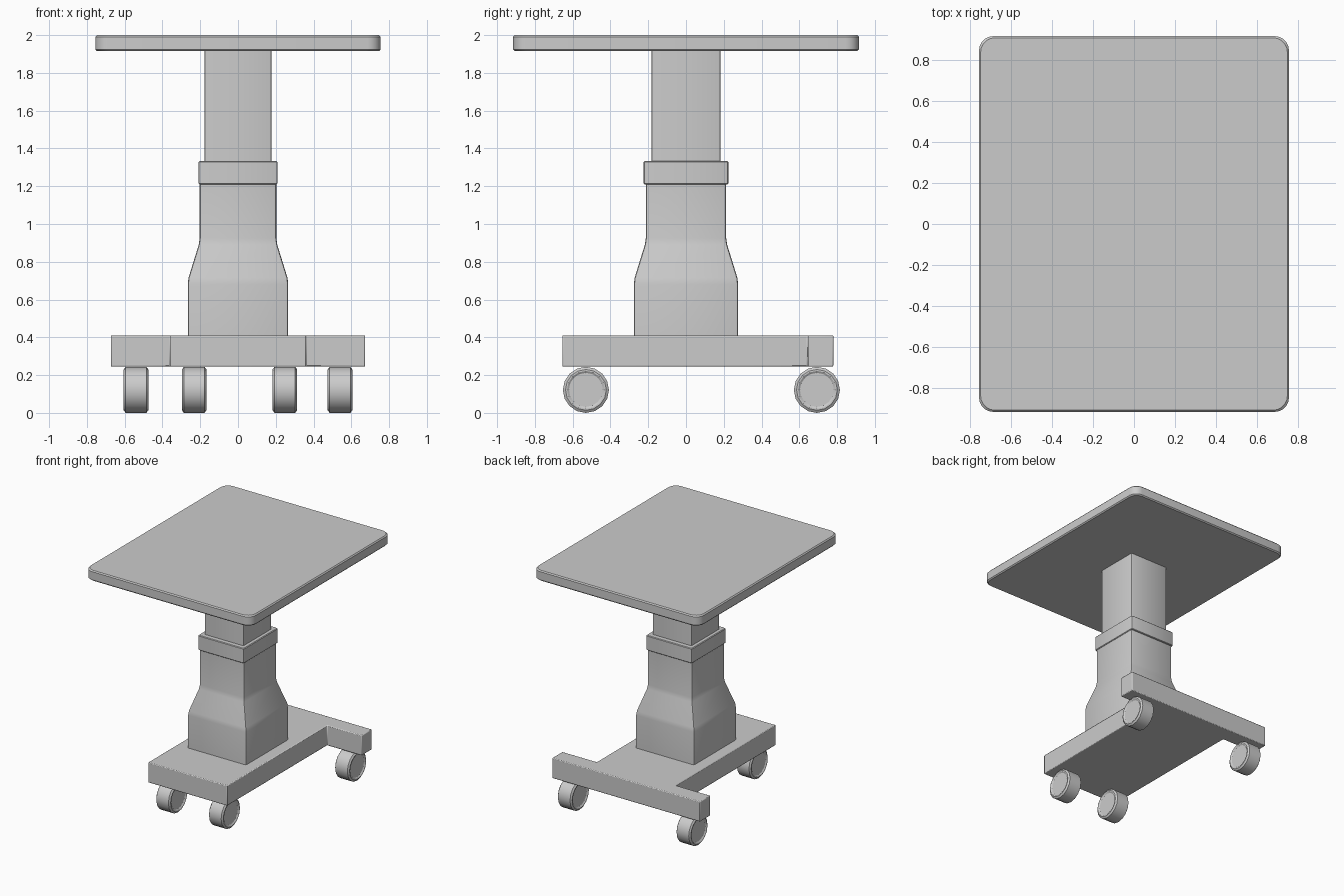
import bpy, bmesh, math

if "Cube" in bpy.data.objects:
    bpy.data.objects.remove(bpy.data.objects["Cube"])


def make(name, bm, bevel=0.0, smooth=35):
    bmesh.ops.recalc_face_normals(bm, faces=bm.faces[:])
    me = bpy.data.meshes.new(name)
    bm.to_mesh(me)
    bm.free()
    ob = bpy.data.objects.new(name, me)
    bpy.context.collection.objects.link(ob)
    if bevel:
        m = ob.modifiers.new("edge", 'BEVEL')
        m.width, m.segments, m.limit_method = bevel, 2, 'ANGLE'
        m.angle_limit = math.radians(40)
    bpy.ops.object.select_all(action='DESELECT')
    ob.select_set(True)
    bpy.context.view_layer.objects.active = ob
    bpy.ops.object.shade_smooth_by_angle(angle=math.radians(smooth))
    return ob


def loft(name, rings, bevel=0.0, smooth=35):
    """Closed skin through rings of 3D points."""
    bm = bmesh.new()
    vs = [[bm.verts.new(p) for p in r] for r in rings]
    n = len(vs[0])
    for a, b in zip(vs, vs[1:]):
        for i in range(n):
            j = (i + 1) % n
            bm.faces.new((a[i], a[j], b[j], b[i]))
    bm.faces.new(vs[0][::-1])
    bm.faces.new(vs[-1])
    return make(name, bm, bevel, smooth)


def rounded(hx, hy, z, r, seg):
    pts = []
    for k, (sx, sy) in enumerate(((1, 1), (-1, 1), (-1, -1), (1, -1))):
        for i in range(seg + 1):
            a = math.pi / 2 * (k + i / seg)
            pts.append((sx * (hx - r) + r * math.cos(a),
                        sy * (hy - r) + r * math.sin(a), z))
    return pts


# Table top with rounded corners and softened rims
loft("table_top", [rounded(0.755 - d, 0.915 - d, z, 0.07, 5) for d, z in
                   ((0.008, 1.915), (0, 1.924), (0, 1.991), (0.008, 2.0))])

# Telescoping column
loft("upper_column", [rounded(0.178, 0.183, z, 0.012, 2) for z in (1.25, 1.92)])
loft("collar", [rounded(0.209 - d, 0.224 - d, z, 0.012, 2) for d, z in
                ((0.005, 1.21), (0, 1.215), (0, 1.328), (0.005, 1.333))])
loft("lower_column", [rounded(hx, hx + 0.01, z, 0.012, 2) for hx, z in
                      ((0.266, 0.40), (0.266, 0.68), (0.262, 0.715),
                       (0.208, 0.89), (0.203, 0.925), (0.203, 1.22))])

# T-shaped base
half = [(0.36, -0.655), (0.36, 0.645), (0.673, 0.645), (0.673, 0.78)]
outline = half + [(-x, y) for x, y in reversed(half)]
loft("base", [[(x, y, z) for x, y in outline] for z in (0.245, 0.411)], 0.006)


# Wheels: rounded tread with shallow recessed side discs
def wheel(name, cx, cy, n=16):
    prof = [(-0.058, 0.09), (-0.065, 0.1), (-0.065, 0.108), (-0.055, 0.122),
            (0.055, 0.122), (0.065, 0.108), (0.065, 0.1), (0.058, 0.09)]
    loft(name, [[(cx + x, cy + r * math.cos(2 * math.pi * i / n),
                  0.122 + r * math.sin(2 * math.pi * i / n)) for i in range(n)]
                for x, r in prof])


for side, fx, bx in (("left", -0.232, -0.54), ("right", 0.248, 0.54)):
    wheel("front_wheel_" + side, fx, -0.53)
    wheel("back_wheel_" + side, bx, 0.693)
